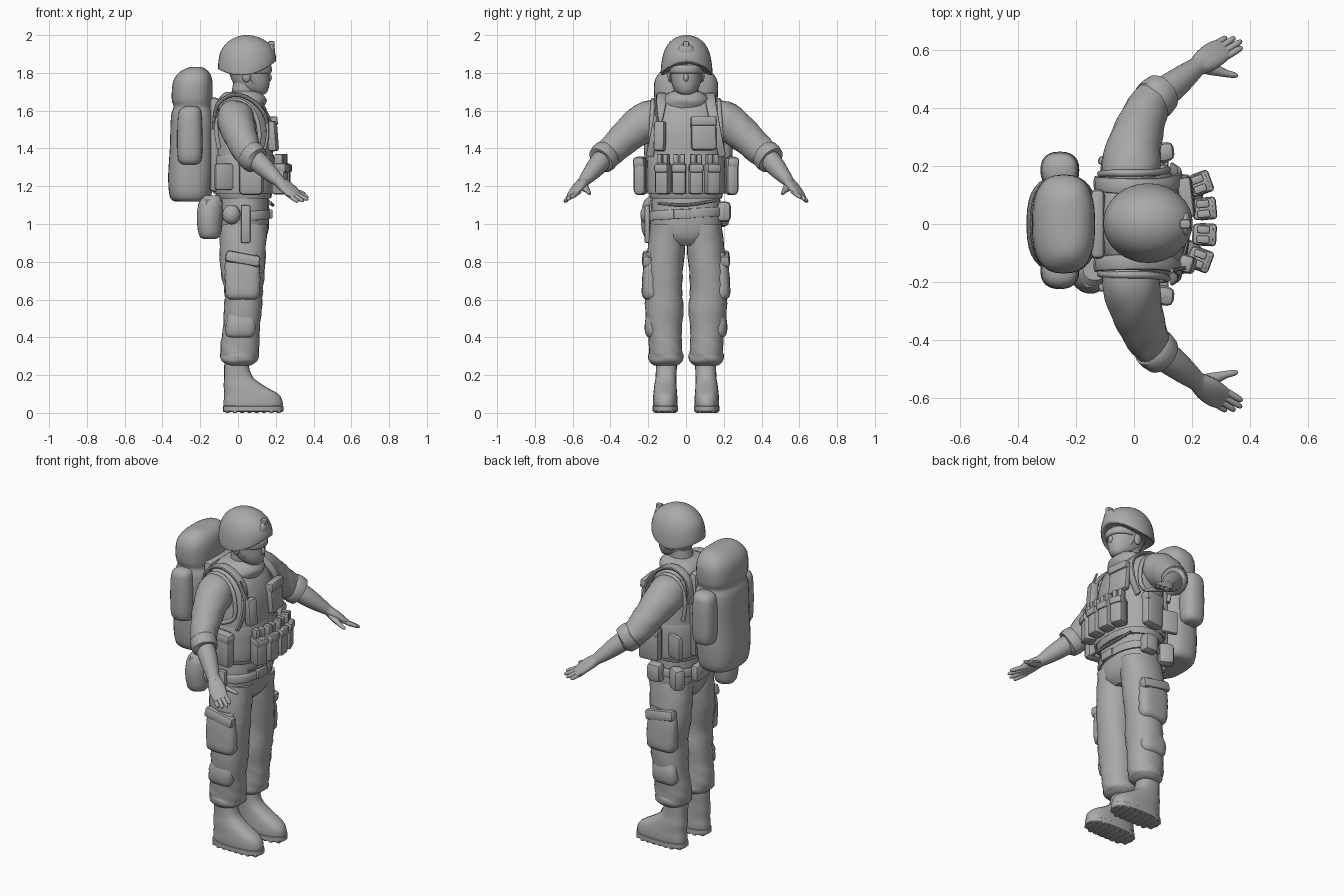
import bpy, bmesh, math
from mathutils import Vector, Matrix

GREY = bpy.data.materials.new("matte_grey")
GREY.diffuse_color = (0.4, 0.4, 0.4, 1)


def finish(name, bm, angle=0.7):
    """Smooth shade with sharp creases and link the object."""
    bmesh.ops.recalc_face_normals(bm, faces=bm.faces)
    for f in bm.faces:
        f.smooth = True
    for e in bm.edges:
        e.smooth = e.calc_face_angle(0) < angle
    me = bpy.data.meshes.new(name)
    bm.to_mesh(me)
    bm.free()
    me.materials.append(GREY)
    ob = bpy.data.objects.new(name, me)
    bpy.context.collection.objects.link(ob)
    return ob


def spline(pts, sub):
    """Smooth interpolation through tuples of numbers."""
    out = []
    for i in range(len(pts) - 1):
        p0, p1, p2, p3 = pts[max(i - 1, 0)], pts[i], pts[i + 1], pts[min(i + 2, len(pts) - 1)]
        for k in range(sub):
            t = k / sub
            out.append([b + .5 * t * (c - a + t * (2*a - 5*b + 4*c - d + t * (3*(b - c) + d - a)))
                        for a, b, c, d in zip(p0, p1, p2, p3)])
    return out + [list(pts[-1])]


def loft(name, rings, ref=None, n=24, p=2.0, sub=3, wob=0, shape=None):
    """Skin rings (x, y, z, a, b); level rings, or rings across the path with a along ref."""
    rs = spline(rings, sub)
    bm = bmesh.new()
    loops = []
    for i, (x, y, z, a, b) in enumerate(rs):
        u, w = Vector((1, 0, 0)), Vector((0, 1, 0))
        if ref:
            t = (Vector(rs[min(i + 1, len(rs) - 1)][:3]) - Vector(rs[max(i - 1, 0)][:3])).normalized()
            u = Vector(ref)
            u = (u - t * u.dot(t)).normalized()
            w = t.cross(u)
        loop = []
        for k in range(n):
            th = 2 * math.pi * k / n
            c, s = math.cos(th), math.sin(th)
            r = 1 + wob * math.sin(3 * th + 55 * z) * math.sin(38 * z + th)
            co = Vector((x, y, z)) + u * (a * r * math.copysign(abs(c) ** (2 / p), c)) \
                + w * (b * r * math.copysign(abs(s) ** (2 / p), s))
            if shape:
                co = shape(co)
            loop.append(bm.verts.new(co))
        loops.append(loop)
    for A, B in zip(loops, loops[1:]):
        for k in range(n):
            bm.faces.new((A[k], A[(k + 1) % n], B[(k + 1) % n], B[k]))
    bm.faces.new(loops[0])
    bm.faces.new(loops[-1])
    return finish(name, bm)


def box(name, c, size, rz=0, bevel=.015, rx=0, ry=0):
    bm = bmesh.new()
    bmesh.ops.create_cube(bm, size=1)
    bmesh.ops.scale(bm, vec=size, verts=bm.verts)
    bmesh.ops.bevel(bm, geom=bm.edges[:], offset=min(bevel, min(size) * .45), segments=2,
                    profile=.5, affect='EDGES')
    rot = Matrix.Rotation(rz, 4, 'Z') @ Matrix.Rotation(ry, 4, 'Y') @ Matrix.Rotation(rx, 4, 'X')
    bmesh.ops.transform(bm, matrix=Matrix.Translation(c) @ rot, verts=bm.verts)
    return finish(name, bm)


def ball(name, c, size):
    bm = bmesh.new()
    bmesh.ops.create_uvsphere(bm, u_segments=20, v_segments=12, radius=1)
    bmesh.ops.transform(bm, matrix=Matrix.Translation(c) @ Matrix.Diagonal((*size, 1)), verts=bm.verts)
    return finish(name, bm)


# Head, neck and scarf
loft("neck", [(.02, 0, 1.6, .07, .07), (.04, 0, 1.75, .065, .065)])
loft("head", [(.105, 0, 1.686, .035, .03), (.095, 0, 1.70, .06, .052), (.075, 0, 1.735, .091, .073),
              (.062, 0, 1.79, .106, .082), (.05, 0, 1.87, .115, .088)])
loft("scarf", [(.03, 0, 1.60, .1, .105), (.045, 0, 1.64, .105, .118), (.05, 0, 1.665, .1, .112),
               (.04, 0, 1.695, .085, .09), (.035, 0, 1.705, .06, .06)], wob=.05)
ball("nose", (.165, 0, 1.775), (.014, .014, .022))
loft("goggles", [(.065, 0, 1.797, .1, .08), (.065, 0, 1.803, .113, .088),
                 (.063, 0, 1.835, .114, .09), (.062, 0, 1.842, .1, .08)], p=2.3)


# Helmet with raised brim at front and back
def brim(co):
    t, u = (2 - co.z) / .2, (co.x - .048) / .155
    co.z += t * (.05 * u * u + .02 * u)
    return co


loft("helmet", [(.048, .003, 1.797, .14, .12), (.048, .003, 1.792, .153, .136),
                (.048, .003, 1.845, .151, .134), (.047, .003, 1.905, .138, .122),
                (.047, .003, 1.955, .108, .096), (.047, .003, 1.985, .068, .06),
                (.047, .003, 1.998, .025, .024), (.047, .003, 2.0, .004, .004)], n=32, shape=brim)
ball("helmet_plate", (.176, 0, 1.915), (.02, .042, .04))
box("helmet_bracket", (.176, 0, 1.95), (.035, .03, .035), bevel=.006)

# Trunk, vest and belt
loft("hips", [(.025, 0, .885, .09, .09), (.03, 0, .93, .122, .165), (.03, 0, 1.0, .135, .188),
              (.03, 0, 1.08, .133, .187), (.03, 0, 1.16, .13, .18)], p=2.2, wob=.015)
loft("belt", [(.03, 0, 1.03, .137, .19), (.03, 0, 1.035, .144, .197), (.03, 0, 1.075, .142, .195),
              (.03, 0, 1.08, .13, .18)], p=2.3, shape=lambda c: c + Vector((0, 0, .06 * c.y)))
box("buckle", (.172, -.02, 1.053), (.02, .09, .05), bevel=.006)
loft("vest", [(.03, 0, 1.135, .13, .18), (.03, 0, 1.145, .148, .193), (.03, 0, 1.25, .155, .203),
              (.03, 0, 1.38, .155, .198), (.025, 0, 1.5, .153, .188), (.012, 0, 1.59, .138, .18),
              (.0, 0, 1.65, .11, .158), (.0, 0, 1.685, .085, .11), (.0, 0, 1.70, .06, .08)], p=2.4)
loft("waist_band", [(.03, 0, 1.17, .15, .2), (.03, 0, 1.175, .163, .21), (.03, 0, 1.35, .163, .208),
                    (.03, 0, 1.355, .15, .195)], p=2.4)

# Magazine pouches around the belly
for x, y, r in ((.222, .137, .35), (.238, .052, .1), (.238, -.036, -.05), (.222, -.12, -.35)):
    out = Vector((math.cos(r), math.sin(r), 0))
    c = Vector((x, y, 1.24))
    box("magazine_pouch", c, (.075, .074, .165), r, .014)
    box("pouch_flap", c + out * .012 + Vector((0, 0, .055)), (.068, .078, .045), r, .012)
    side = Vector((-out.y, out.x, 0))
    for k in (-1, 1):
        box("magazine", c + side * .017 * k + Vector((0, 0, .1)), (.045, .027, .06), r, .006)

# Chest pouches
box("map_pouch", (.18, .093, 1.48), (.04, .135, .18), .12, .016, ry=-.1)
box("map_flap", (.188, .093, 1.545), (.03, .138, .05), .12, .01, ry=-.1)
box("radio", (.183, -.138, 1.465), (.05, .06, .16), -.3, .014, ry=-.08)
loft("radio_aerial", [(.18, -.15, 1.53, .007, .007), (.13, -.16, 1.64, .006, .006)], n=8)

for s in (1, -1):
    # Side pouches, harness straps and chin straps
    box("side_pouch", (.07, s * .24, 1.255), (.13, .065, .205), s * .12, .025)
    box("side_pouch_flap", (.071, s * .244, 1.325), (.134, .064, .06), s * .12, .02)
    box("rear_side_pouch", (-.075, s * .207, 1.25), (.1, .03, .14), -s * .3, .012)
    loft("harness_strap", [(-.13, s * .14, 1.5, .026, .009), (-.11, s * .135, 1.63, .026, .01),
                           (-.02, s * .13, 1.685, .028, .011), (.08, s * .13, 1.65, .028, .011),
                           (.145, s * .145, 1.57, .026, .01), (.155, s * .17, 1.46, .022, .009),
                           (.13, s * .192, 1.36, .02, .008)], ref=(0, 1, 0), n=12, p=3)
    loft("armhole_trim", [(-.1, s * .17, 1.4, .012, .012), (-.115, s * .172, 1.52, .012, .012),
                          (-.07, s * .175, 1.635, .012, .012), (.02, s * .175, 1.65, .012, .012),
                          (.095, s * .18, 1.57, .012, .012), (.11, s * .19, 1.43, .012, .012),
                          (.03, s * .195, 1.38, .012, .012)], ref=(0, 1, 0), n=10)
    loft("chin_strap", [(.06, s * .087, 1.82, .01, .004), (.085, s * .076, 1.75, .01, .004),
                        (.118, s * .035, 1.695, .01, .004)], ref=(1, 0, 0), n=8)
    ball("ear", (.045, s * .084, 1.785), (.024, .014, .035))

    # Sleeves, forearms and hands
    ref = (1, -.5 * s, 0)
    loft("sleeve", [(-.02, s * .12, 1.565, .085, .085), (-.012, s * .19, 1.55, .1, .108),
                    (0, s * .265, 1.505, .092, .1), (.022, s * .335, 1.445, .082, .088),
                    (.045, s * .393, 1.39, .074, .08), (.068, s * .43, 1.36, .066, .072)],
         ref=ref, wob=.04)
    loft("cuff", [(.055, s * .415, 1.375, .055, .06), (.062, s * .42, 1.37, .073, .08),
                  (.095, s * .45, 1.337, .07, .077), (.102, s * .455, 1.332, .045, .045)], ref=ref, sub=2)
    loft("forearm", [(.07, s * .43, 1.36, .055, .055), (.13, s * .472, 1.307, .051, .052),
                     (.18, s * .512, 1.26, .042, .041), (.215, s * .54, 1.228, .034, .03),
                     (.235, s * .555, 1.212, .034, .026)], ref=ref)
    loft("palm", [(.215, s * .54, 1.228, .032, .027), (.25, s * .565, 1.2, .045, .024),
                  (.285, s * .59, 1.17, .046, .018), (.312, s * .606, 1.15, .038, .01)],
         ref=ref, n=16, p=2.4)
    for bx, by, bz, tx, ty, tz in ((.315, .574, 1.165, .372, .608, 1.14), (.305, .59, 1.16, .37, .63, 1.128),
                                   (.29, .602, 1.155, .347, .642, 1.12), (.272, .611, 1.15, .318, .643, 1.117)):
        d = [(bx + (tx - bx) * t, s * (by + (ty - by) * t), bz + (tz - bz) * t, r, r)
             for t, r in ((-.3, .012), (.4, .012), (.85, .01), (1, .004))]
        loft("finger", d, ref=ref, n=10)
    loft("thumb", [(.225, s * .54, 1.21, .02, .018), (.27, s * .533, 1.188, .022, .016),
                   (.315, s * .518, 1.172, .013, .012), (.345, s * .512, 1.163, .01, .01),
                   (.357, s * .51, 1.16, .004, .004)], ref=(0, 1, 0), n=10)

    # Trouser legs with soft pockets
    loft("trouser_leg", [(.03, s * .095, 1.0, .13, .09), (.025, s * .104, .88, .125, .098),
                         (.025, s * .114, .75, .115, .1), (.03, s * .118, .64, .102, .097),
                         (.026, s * .115, .55, .103, .1), (.018, s * .114, .45, .097, .093),
                         (.012, s * .11, .38, .1, .09), (.008, s * .107, .31, .1, .09),
                         (.008, s * .107, .27, .088, .085), (.005, s * .107, .25, .06, .06)], p=2.2, wob=.04)
    loft("cargo_pocket", [(.025, s * .17, .595, .06, .03), (.025, s * .186, .615, .088, .044),
                          (.025, s * .19, .68, .092, .044), (.022, s * .187, .78, .09, .04),
                          (.02, s * .18, .85, .08, .03)], p=2.8, wob=.05)
    box("cargo_flap", (.025, s * .206, .815), (.185, .05, .06), 0, .015, ry=.18, rx=s * .1)
    loft("shin_pocket", [(.012, s * .16, .395, .05, .03), (.012, s * .172, .415, .075, .042),
                         (.015, s * .176, .48, .078, .042), (.018, s * .168, .545, .06, .03)], p=2.6, wob=.05)
    loft("hem_roll", [(.008, s * .107, .262, .075, .075), (.008, s * .107, .275, .096, .091),
                      (.008, s * .107, .31, .098, .093), (.008, s * .107, .325, .085, .08)], wob=.06)

    # Boots with cleated soles
    loft("boot", [(.08, s * .11, .025, .155, .064), (.08, s * .11, .06, .156, .066),
                  (.07, s * .11, .1, .143, .063), (.03, s * .109, .145, .106, .059),
                  (.003, s * .106, .19, .076, .055), (-.008, s * .104, .25, .065, .056),
                  (-.006, s * .104, .3, .064, .056)], p=2.5)
    loft("sole", [(.08, s * .11, .006, .156, .062), (.08, s * .11, .01, .16, .068),
                  (.08, s * .11, .035, .16, .068), (.08, s * .11, .038, .155, .064)], p=2.6, sub=1)
    for i in range(8):
        w = .085 if i in (0, 7) else .12
        box("cleat", (-.055 + i * .0386, s * .11, .008), (.022, w, .016), 0, .004)

# Backpack with lid groove and side pockets
loft("backpack", [(-.25, 0, 1.118, .075, .11), (-.252, 0, 1.14, .108, .15), (-.25, 0, 1.25, .12, .165),
                  (-.243, 0, 1.4, .118, .167), (-.24, 0, 1.57, .115, .167), (-.24, 0, 1.62, .101, .155),
                  (-.243, 0, 1.66, .108, .167), (-.24, 0, 1.75, .105, .168), (-.232, 0, 1.80, .082, .14),
                  (-.225, 0, 1.827, .042, .1), (-.225, 0, 1.832, .01, .05)], p=2.6, n=32)
for y in (.185, -.16):
    loft("pack_pocket", [(-.255, y, 1.315, .035, .03), (-.255, y, 1.34, .062, .057),
                         (-.255, y, 1.45, .067, .064), (-.255, y, 1.58, .062, .06),
                         (-.25, y, 1.615, .045, .042), (-.25, y, 1.625, .015, .015)], p=2.4)
box("pack_frame", (-.125, 0, 1.42), (.05, .24, .5), 0, .02)

# Hip gear
loft("canteen", [(-.15, -.165, .92, .03, .03), (-.15, -.165, .94, .058, .06), (-.15, -.165, 1.03, .068, .075),
                 (-.145, -.16, 1.11, .062, .068), (-.135, -.155, 1.15, .04, .04)], wob=.04)
box("canteen_cover", (-.145, -.162, 1.09), (.11, .12, .1), .4, .035)
ball("round_pouch", (-.035, -.2, 1.05), (.048, .042, .052))
box("tool_sheath", (.04, -.205, 1.0), (.05, .03, .2), 0, .008)
box("hip_pouch", (.06, .2, 1.065), (.09, .075, .11), 0, .025)
box("hip_pouch_rear", (-.07, .185, 1.05), (.09, .07, .13), -.5, .025)
box("seat_pouch", (-.125, .04, 1.06), (.05, .13, .1), 0, .02)
loft("sling_strap", [(.17, -.15, 1.11, .008, .008), (.185, 0, 1.1, .008, .008),
                     (.155, .16, 1.125, .008, .008)], ref=(0, 0, 1), n=8)
